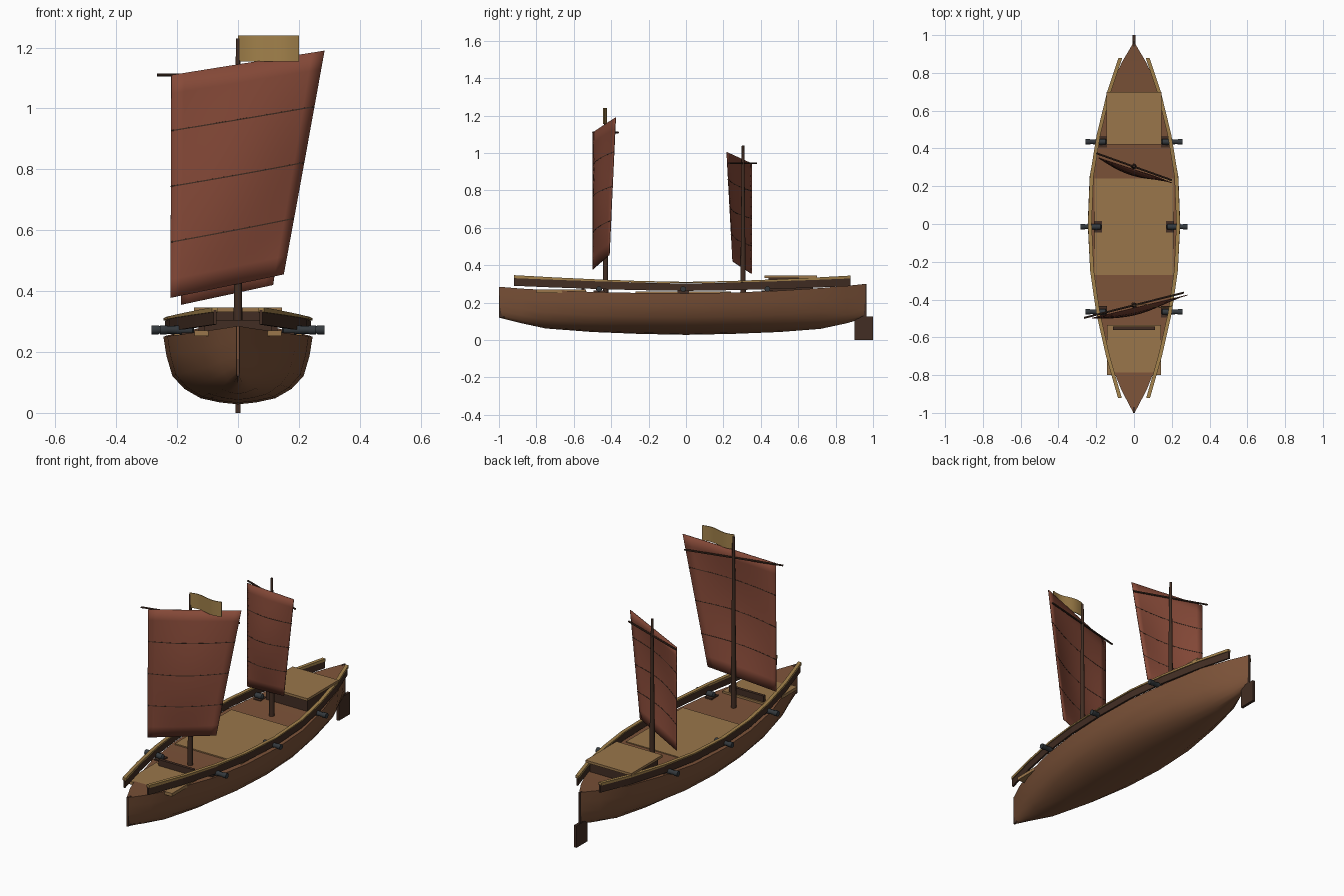
import bpy, bmesh, math
from mathutils import Vector

if "Cube" in bpy.data.objects:
    bpy.data.objects.remove(bpy.data.objects["Cube"])

def mat(name, c):
    m = bpy.data.materials.new(name)
    m.diffuse_color = (*c, 1)
    m.use_nodes = True
    m.node_tree.nodes["Principled BSDF"].inputs["Base Color"].default_value = m.diffuse_color
    return m

HULL = mat("hull_wood", (0.20, 0.085, 0.040))
DARK = mat("dark_wood", (0.055, 0.027, 0.017))
TAN = mat("deck_wood", (0.32, 0.18, 0.07))
SAIL = mat("sail_cloth", (0.24, 0.068, 0.040))
GOLD = mat("gold_trim", (0.36, 0.22, 0.07))
IRON = mat("iron", (0.035, 0.042, 0.048))

def make(name, verts, faces, material, smooth=None):
    me = bpy.data.meshes.new(name)
    me.from_pydata([tuple(v) for v in verts], [], faces)
    bm = bmesh.new()
    bm.from_mesh(me)
    bmesh.ops.remove_doubles(bm, verts=bm.verts, dist=1e-5)
    bmesh.ops.recalc_face_normals(bm, faces=bm.faces)
    bm.to_mesh(me)
    bm.free()
    me.materials.append(material)
    o = bpy.data.objects.new(name, me)
    bpy.context.collection.objects.link(o)
    if smooth:
        bpy.ops.object.select_all(action='DESELECT')
        o.select_set(True)
        bpy.context.view_layer.objects.active = o
        bpy.ops.object.shade_smooth_by_angle(angle=math.radians(smooth))
    return o

def loft(name, rings, material, smooth=None):
    """Skin closed rings of equal length and cap both ends."""
    n, k = len(rings[0]), len(rings)
    faces = [(i*n + j, i*n + (j+1) % n, (i+1)*n + (j+1) % n, (i+1)*n + j)
             for i in range(k-1) for j in range(n)]
    faces += [tuple(range(n)), tuple(range((k-1)*n, k*n))]
    return make(name, [v for r in rings for v in r], faces, material, smooth)

def box(name, lo, hi, material):
    ring = lambda z: [(lo[0], lo[1], z), (hi[0], lo[1], z), (hi[0], hi[1], z), (lo[0], hi[1], z)]
    return loft(name, [ring(lo[2]), ring(hi[2])], material)

def tube(name, stops, material, sides=10):
    """Round bar through (point, radius) stops."""
    d = (Vector(stops[-1][0]) - Vector(stops[0][0])).normalized()
    a = d.orthogonal().normalized()
    b = d.cross(a)
    rings = [[Vector(p) + r*(a*math.cos(t) + b*math.sin(t))
              for t in (2*math.pi*i/sides for i in range(sides))] for p, r in stops]
    return loft(name, rings, material, 40)

# hull: stations of (y, half width, keel z, sheer z)
stations = [(-1, .003, .12, .285), (-.88, .066, .09, .275), (-.75, .118, .062, .268),
            (-.5, .192, .043, .257), (-.25, .232, .033, .252), (0, .245, .028, .25),
            (.25, .235, .033, .254), (.5, .188, .043, .264), (.72, .13, .06, .278),
            (.86, .062, .09, .29), (.96, .003, .12, .30)]
section = [(1, 1), (.96, .72), (.88, .42), (.72, .23), (.5, .09), (.25, .03)]
rings = []
for y, w, k, s in stations:
    half = [(w*fx, y, k + (s-k)*fz) for fx, fz in section]
    rings.append(half + [(0, y, k)] + [(-x, yy, z) for x, yy, z in reversed(half)])
loft("hull", rings, HULL, 50)
box("rudder", (-.008, .90, 0), (.008, 1.0, .125), DARK)
box("stem_post", (-.005, -1.0, .12), (.005, -.97, .285), DARK)
box("stern_post", (-.005, .94, .11), (.005, .965, .30), DARK)

# decks, cabin and mast step
box("main_deck", (-.21, -.27, .24), (.21, .24, .259), TAN)
box("fore_deck", (-.143, -.80, .252), (.143, -.535, .27), TAN)
box("fore_coaming", (-.11, -.56, .265), (.11, -.543, .305), DARK)
box("cabin", (-.13, .44, .25), (.13, .68, .332), DARK)
box("cabin_roof", (-.145, .42, .332), (.145, .70, .346), TAN)

# bulwarks and cap rails, following the sheer on both sides
rail = [(-.92, .075), (-.7, .138), (-.47, .190), (-.25, .222), (0, .234),
        (.25, .224), (.47, .188), (.7, .132), (.88, .072)]
for side, label in ((1, "right"), (-1, "left")):
    def strip(name, half, z0, z1, material):
        rr = []
        for y, x in rail:
            lift = .036*(abs(y)/.92)**1.5
            zl, zh = z0 + lift*.75, z1 + lift
            rr.append([(side*(x-half), y, zl), (side*(x+half), y, zl),
                       (side*(x+half), y, zh), (side*(x-half), y, zh)])
        loft(name, rr, material)
    strip(label + "_bulwark", .005, .263, .302, DARK)
    strip(label + "_cap_rail", .010, .304, .311, GOLD)

# guns
for i, (y, x) in enumerate(((-.465, .145), (-.015, .172), (.435, .145))):
    for s in (1, -1):
        P = lambda dx: (s*(x+dx), y, .273)
        tube(f"gun_{i}_{s}", [(P(.0), .008), (P(.005), .015), (P(.03), .016), (P(.085), .012),
                              (P(.09), .015), (P(.112), .015)], IRON)
        xs = sorted((s*(x-.003), s*(x+.04)))
        box(f"gun_carriage_{i}_{s}", (xs[0], y-.03, .242), (xs[1], y+.03, .264), DARK)

# masts and yards
def mast(name, y, top):
    tube(name, [((0, y, .24), .015), ((0, y, top), .007)], DARK)

mast("fore_mast", -.43, 1.23)
mast("main_mast", .305, 1.04)
tube("fore_yard", [((-.265, -.497, 1.11), .005), ((.265, -.363, 1.11), .005)], DARK, 8)
tube("main_yard", [((-.20, .375, .945), .005), ((.20, .232, .945), .005)], DARK, 8)

# bellied sails with battens; corners: low luff, low leech, high luff, high leech
def sail(name, corners, belly, nu=12, nv=12):
    a, b, c, d = map(Vector, corners)
    out = (b-a).cross(c-a)
    out.z = 0
    out.normalize()
    def pt(u, v):
        return (a.lerp(b, u).lerp(c.lerp(d, u), v)
                + out*belly*math.sin(math.pi*u)*math.sin(math.pi*v))
    verts = [pt(i/nu, j/nv) for j in range(nv+1) for i in range(nu+1)]
    w = nu + 1
    faces = [(j*w+i, j*w+i+1, (j+1)*w+i+1, (j+1)*w+i) for j in range(nv) for i in range(nu)]
    o = make(name, verts, faces, SAIL, 50)
    m = o.modifiers.new("thickness", 'SOLIDIFY')
    m.thickness = .004
    m.offset = 0
    for k in (1, 2, 3):
        rr = []
        for i in range(nu+1):
            p = pt(i/nu, k/4)
            rr.append([p + out*x + Vector((0, 0, z))
                       for x, z in ((-.003, -.002), (.003, -.002), (.003, .002), (-.003, .002))])
        loft(f"{name}_batten_{k}", rr, DARK)

sail("fore_sail", [(-.222, -.498, .378), (.15, -.41, .455),
                   (-.219, -.498, 1.11), (.284, -.376, 1.19)], .035)
sail("main_sail", [(-.187, .35, .355), (.115, .25, .42),
                   (-.185, .35, .945), (.20, .218, 1.005)], .03)

# rippling flag
rr = []
for i in range(13):
    u = i/12
    y = -.434 + .009*math.sin(u*2*math.pi)
    rr.append([(.2*u, y-.002, 1.155), (.2*u, y+.002, 1.155),
               (.2*u, y+.002, 1.24), (.2*u, y-.002, 1.24)])
loft("flag", rr, GOLD, 40)
